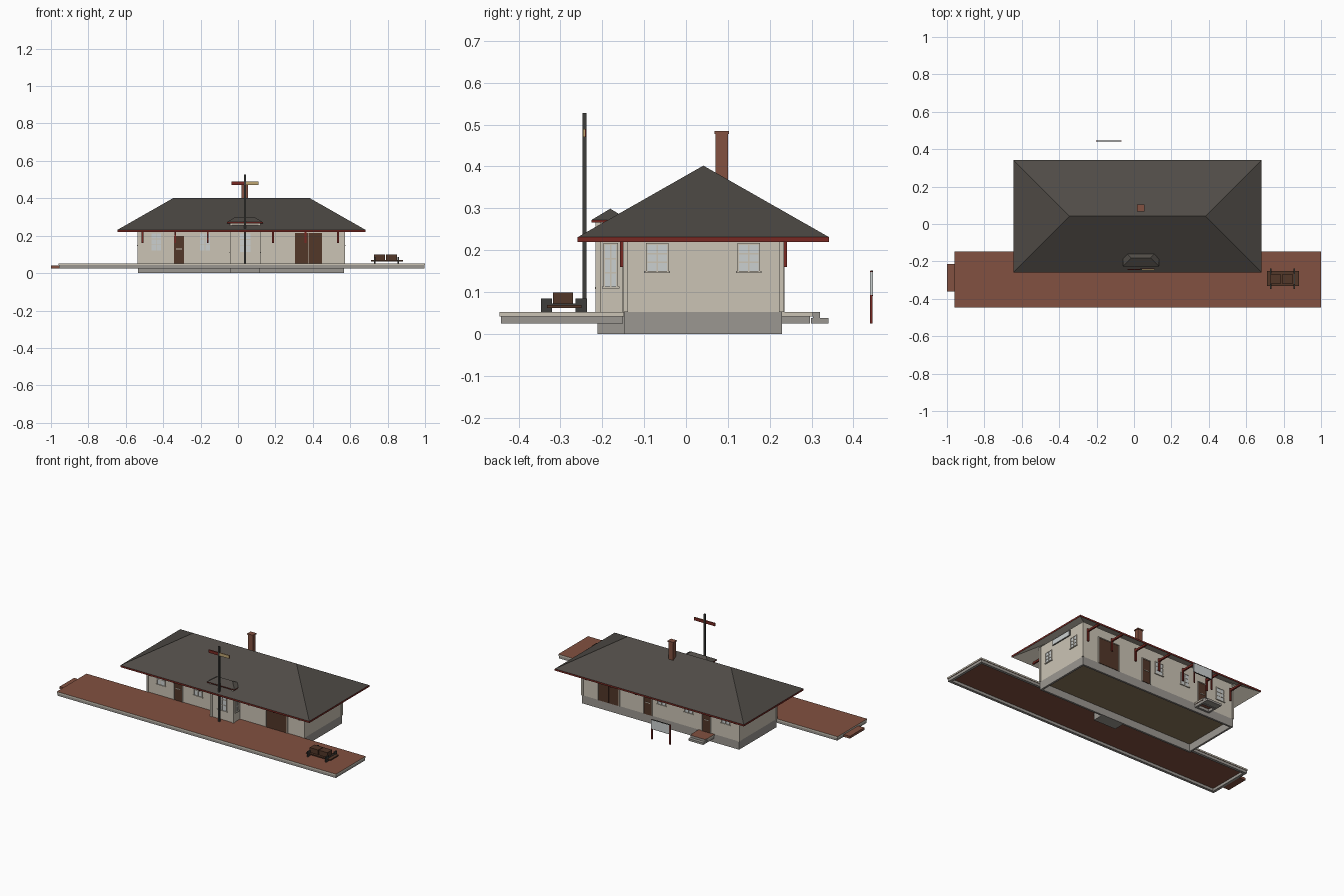
import bpy, bmesh
from mathutils import Vector

if "Cube" in bpy.data.objects:
    bpy.data.objects.remove(bpy.data.objects["Cube"])


def material(name, r, g, b):
    m = bpy.data.materials.new(name)
    m.diffuse_color = (r, g, b, 1)
    m.use_nodes = True
    m.node_tree.nodes["Principled BSDF"].inputs["Base Color"].default_value = m.diffuse_color
    return m


WALL = material("cream_wall", .60, .55, .46)
STONE = material("grey_stone", .33, .31, .285)
BRICK = material("brick", .225, .083, .052)
ROOF = material("dark_shingle", .078, .070, .061)
RED = material("red_paint", .19, .022, .016)
WOOD = material("brown_wood", .085, .038, .022)
GLASS = material("pale_glass", .60, .63, .63)
IRON = material("dark_iron", .048, .048, .043)
FLOOR = material("tan_floor", .26, .185, .105)
YELLOW = material("ochre_paint", .52, .38, .17)
TRIM = WALL


def finish(bm, name, mats):
    me = bpy.data.meshes.new(name)
    bmesh.ops.recalc_face_normals(bm, faces=bm.faces)
    bm.to_mesh(me)
    bm.free()
    for m in mats:
        me.materials.append(m)
    ob = bpy.data.objects.new(name, me)
    bpy.context.collection.objects.link(ob)
    return ob


def box(name, x, y, z, mat, top=None, bottom=None):
    """Box from (min, max) ranges, optional other colours on top and bottom."""
    bm = bmesh.new()
    bmesh.ops.create_cube(bm, size=1)
    for v in bm.verts:
        v.co = Vector([(a + b) / 2 + c * (b - a) for (a, b), c in zip((x, y, z), v.co)])
    for f in bm.faces:
        f.normal_update()
        if top and f.normal.z > .5:
            f.material_index = 1
        if bottom and f.normal.z < -.5:
            f.material_index = 2
    return finish(bm, name, [mat, top or mat, bottom or mat])


def ring(name, x, y, z, t, mat):
    """Four low walls around a hollow rectangle."""
    for e in (x[0], x[1] - t):
        box(name + "_end", (e, e + t), y, z, mat)
    for e in (y[0], y[1] - t):
        box(name + "_side", (x[0] + t, x[1] - t), (e, e + t), z, mat)


def hip_roof(name, x0, x1, y0, y1, z0, z1, ridge, soffit):
    """Hipped shell: shingle top, red fascia band, sloping soffit."""
    bm = bmesh.new()
    run, ym = (y1 - y0) / 2, (y0 + y1) / 2
    rings = []
    for eave, top in ((z0, ridge - (z1 - z0)), (z1, ridge)):
        rim = [bm.verts.new((x, y, eave)) for x, y in ((x0, y0), (x1, y0), (x1, y1), (x0, y1))]
        rings.append((rim, bm.verts.new((x0 + run, ym, top)), bm.verts.new((x1 - run, ym, top))))
    for i, (r, a, b) in enumerate(rings):
        for vs in ((r[0], r[1], b, a), (r[1], r[2], b), (r[2], r[3], a, b), (r[3], r[0], a)):
            bm.faces.new(vs).material_index = 0 if i else 2
    lo, hi = rings[0][0], rings[1][0]
    for i in range(4):
        j = (i + 1) % 4
        bm.faces.new((lo[i], lo[j], hi[j], hi[i])).material_index = 1
    return finish(bm, name, [ROOF, RED, soffit])


# Wall planes: axis the wall faces, its position and outward sign
X0, X1, Y0, Y1 = -.534, .568, -.147, .230
SIDES = {"front": ("y", Y0, -1), "back": ("y", Y1, 1), "left": ("x", X0, -1), "right": ("x", X1, 1),
         "bay_front": ("y", -.212, -1), "bay_left": ("x", -.040, -1), "bay_right": ("x", .117, 1)}


def plate(name, side, u0, u1, z0, z1, depth, mat):
    """Thin plate standing out from a wall."""
    axis, p, s = SIDES[side]
    d = sorted((p - s * .001, p + s * depth))
    if axis == "y":
        return box(name, (u0, u1), d, (z0, z1), mat)
    return box(name, d, (u0, u1), (z0, z1), mat)


def window(side, u, w, z0, z1, rows=3):
    a, b, t = u - w / 2, u + w / 2, .004
    n = side + "_window_"
    plate(n + "glass", side, a, b, z0, z1, .001, GLASS)
    for e in (a - t, b):
        plate(n + "jamb", side, e, e + t, z0, z1, .004, TRIM)
    plate(n + "head", side, a - t, b + t, z1, z1 + .005, .004, TRIM)
    plate(n + "sill", side, a - .008, b + .008, z0 - .005, z0, .006, TRIM)
    plate(n + "mullion", side, u - .0018, u + .0018, z0, z1, .003, TRIM)
    for i in range(1, rows):
        z = z0 + (z1 - z0) * i / rows
        plate(n + "bar", side, a, b, z - .0018, z + .0018, .003, TRIM)


def door(side, u, w, z1, leaves=1):
    a, b, z0 = u - w / 2, u + w / 2, .052
    lw = w / leaves
    for i in range(leaves):
        p = a + i * lw
        plate(side + "_door_leaf", side, p + .001, p + lw - .001, z0, z1, .003, WOOD)
    for e in (a - .004, b):
        plate(side + "_door_jamb", side, e, e + .004, z0, z1, .006, TRIM)
    plate(side + "_door_head", side, a - .004, b + .004, z1, z1 + .005, .006, TRIM)
    if leaves == 1:
        plate(side + "_door_push_bar", side, a + .012, b - .012, .127, .131, .006, TRIM)


# Main building and bay, floor seen from below inside the hollow foundation
ring("foundation", (X0, X1), (Y0, Y1), (0, .052), .012, STONE)
box("floor", (X0 + .012, X1 - .012), (Y0 + .012, Y1 - .012), (.046, .052), FLOOR)
box("bay_foundation", (-.040, .117), (-.212, Y0), (0, .052), STONE)
box("walls", (X0, X1), (Y0, Y1), (.052, .277), WALL)
box("bay_walls", (-.040, .117), (-.212, Y0 + .03), (.052, .268), WALL)
for x, sx in ((X0, -1), (X1, 1)):
    for y, sy in ((Y0, -1), (Y1, 1)):
        box("corner_board", sorted((x + sx * .004, x - sx * .008)),
            sorted((y + sy * .004, y - sy * .008)), (.052, .274), TRIM)
for x, sx in ((-.040, -1), (.117, 1)):
    box("bay_corner_board", sorted((x + sx * .004, x - sx * .008)), (-.216, -.204), (.052, .268), TRIM)

# Roofs and chimney
hip_roof("main_roof", -.645, .682, -.259, .342, .220, .231, .402, TRIM)
hip_roof("bay_roof", -.060, .133, -.226, -.136, .266, .272, .299, TRIM)
box("chimney", (.020, .054), (.071, .100), (.33, .478), BRICK)
box("chimney_cap", (.017, .057), (.068, .103), (.478, .485), BRICK)

# Windows and doors
for u in (-.437, -.176):
    window("front", u, .052, .120, .213)
window("bay_front", .038, .056, .112, .213)
for s in ("bay_left", "bay_right"):
    window(s, -.180, .026, .113, .212)
for s in ("left", "right"):
    for u in (-.069, .150):
        window(s, u, .046, .150, .212)
for u in (.010, -.180, -.440):
    window("back", u, .052, .140, .212)
door("front", -.315, .056, .198)
door("front", .376, .146, .215, 2)
door("back", -.306, .056, .198)
door("back", .105, .056, .198)
door("back", .380, .146, .215, 2)

# Eave brackets, evenly spaced, the bay taking the middle place in front
for i in range(7):
    x = -.510 + i * .1742
    for y, s in ((Y0, -1), (Y1, 1)):
        if s < 0 and i == 3:
            continue
        xr = (x - .005, x + .005)
        box("bracket_post", xr, sorted((y + s * .003, y + s * .011)), (.160, .240), RED)
        box("bracket_arm", xr, sorted((y + s * .003, y + s * .100)), (.221, .233), RED)

# Blank name boards high on the end walls
for s in ("left", "right"):
    plate(s + "_board_frame", s, -.035, .119, .236, .272, .003, IRON)
    plate(s + "_board", s, -.031, .115, .239, .269, .005, GLASS)

# Platform slab with pale coping on a hollow stone base, and end step
ring("platform_base", (-.956, .996), (-.442, -.151), (.025, .042), .016, STONE)
box("platform_slab", (-.960, 1.0), (-.446, -.148), (.042, .052), TRIM, BRICK, BRICK)
box("platform_end_step", (-1.0, -.956), (-.360, -.215), (.025, .040), BRICK)

# Rear landing and step
ring("landing_base", (-.358, -.254), (Y1, .296), (.025, .042), .012, STONE)
box("landing_slab", (-.362, -.250), (Y1, .304), (.042, .052), TRIM, BRICK, BRICK)
box("landing_nosing", (-.358, -.254), (.304, .320), (.038, .052), STONE, BRICK)
box("landing_step", (-.358, -.254), (.299, .340), (.025, .038), STONE)

# Signal mast with two arms, red behind
box("signal_mast", (.032, .043), (-.247, -.238), (.052, .528), IRON)
box("signal_arm_left", (-.035, .034), (-.246, -.240), (.470, .489), RED)
box("signal_arm_right", (.041, .110), (-.246, -.241), (.470, .489), YELLOW)
box("signal_arm_right_back", (.041, .110), (-.241, -.239), (.470, .489), RED)

# Luggage cart with two trunks
box("cart_deck", (.710, .882), (-.332, -.250), (.062, .069), WOOD)
for x in (.730, .858):
    box("cart_axle", (x - .003, x + .003), (-.347, -.237), (.064, .072), IRON)
    for y in (-.347, -.264):
        box("cart_wheel", (x - .004, x + .004), (y, y + .027), (.052, .085), IRON)
for x in (.726, .790):
    box("trunk", (x, x + .060), (-.318, -.270), (.069, .099), WOOD)

# Freestanding board behind the station
for x in (-.202, -.076):
    box("sign_post", (x, x + .008), (.440, .446), (.025, .150), RED)
box("sign_frame", (-.198, -.072), (.4405, .4465), (.090, .151), IRON)
box("sign_board", (-.194, -.066), (.440, .447), (.093, .148), GLASS)
